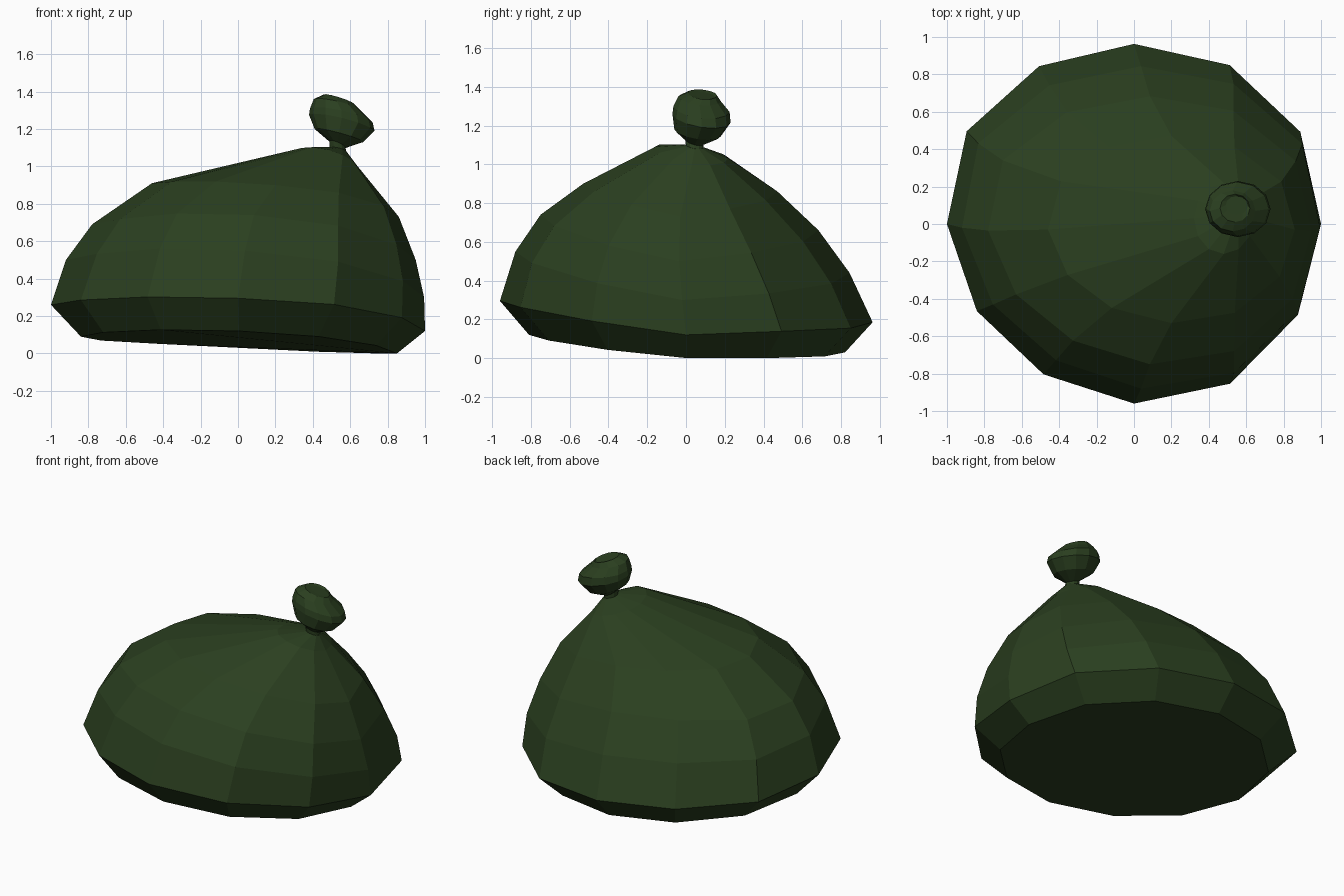
import bpy, bmesh, math

SIDES = 12
# Uneven bulge and lift of the sack around its twelve sides, from +x turning to +y
BULGE = [0, .027, .022, .003, .015, .033, 0, -.030, -.033, 0, .027, .012]
LIFT = [0, .024, .01, 0, 0, 0, 0, -.005, -.008, 0, .022, .022]

bag_green = bpy.data.materials.new("dark green plastic")
bag_green.diffuse_color = (0.0235, 0.0500, 0.0140, 1)


def ring(bm, xl, zl, xr, zr, yf, zf, yb, zb, wobble=0):
    """Tilted oval loop through its left, right, front and back points."""
    cx, rx, cy, ry = (xl + xr) / 2, (xr - xl) / 2, (yf + yb) / 2, (yb - yf) / 2
    mean = (zl + zr + zf + zb) / 4
    saddle = (zl + zr - zf - zb) / 4
    loop = []
    for i in range(SIDES):
        t = 2 * math.pi * i / SIDES
        c, s = math.cos(t), math.sin(t)
        k = 1 + wobble * BULGE[i]
        z = mean + saddle * math.cos(2 * t) + c * (zr - zl) / 2 + s * (zb - zf) / 2
        z += min(wobble, 1) * LIFT[i]
        loop.append(bm.verts.new((cx + rx * c * k, cy + ry * s * k, max(z, 0))))
    return loop


def loft(name, rows):
    """Skin a stack of tilted loops and close both ends."""
    bm = bmesh.new()
    loops = [ring(bm, *r) for r in rows]
    for a, b in zip(loops, loops[1:]):
        for i in range(SIDES):
            j = (i + 1) % SIDES
            bm.faces.new((a[i], a[j], b[j], b[i]))
    bm.faces.new(loops[0][::-1])
    bm.faces.new(loops[-1])
    bmesh.ops.recalc_face_normals(bm, faces=bm.faces)
    mesh = bpy.data.meshes.new(name)
    bm.to_mesh(mesh)
    bm.free()
    mesh.materials.append(bag_green)
    obj = bpy.data.objects.new(name, mesh)
    bpy.context.collection.objects.link(obj)
    return obj


# Slumped sack: left x,z / right x,z / front y,z / back y,z / unevenness
loft("sack_body", [
    (-.84, .09, .85, .00, -.81, .12, .82, .03, .3),
    (-1.0, .26, 1.0, .12, -.96, .295, .96, .185, 1),
    (-.92, .50, .995, .30, -.88, .55, .84, .44, 1.5),
    (-.78, .69, .95, .50, -.75, .74, .68, .66, 1.5),
    (-.46, .91, .86, .73, -.53, .90, .47, .86, 1),
    (.32, 1.085, .64, 1.00, -.16, 1.09, .22, 1.03),
    (.49, 1.10, .58, 1.08, .00, 1.10, .09, 1.085),
])

# Gathered neck and puffed knot with a slightly dented top
loft("tied_knot", [
    (.49, 1.095, .58, 1.07, .00, 1.095, .09, 1.075),
    (.49, 1.135, .575, 1.10, -.005, 1.13, .09, 1.105),
    (.41, 1.20, .67, 1.13, -.06, 1.18, .18, 1.145),
    (.38, 1.275, .73, 1.19, -.07, 1.26, .23, 1.215),
    (.385, 1.31, .72, 1.235, -.065, 1.30, .225, 1.27),
    (.405, 1.36, .65, 1.305, -.04, 1.35, .18, 1.325),
    (.46, 1.385, .62, 1.335, .01, 1.37, .16, 1.355),
    (.49, 1.37, .61, 1.33, .05, 1.36, .15, 1.345),
])
